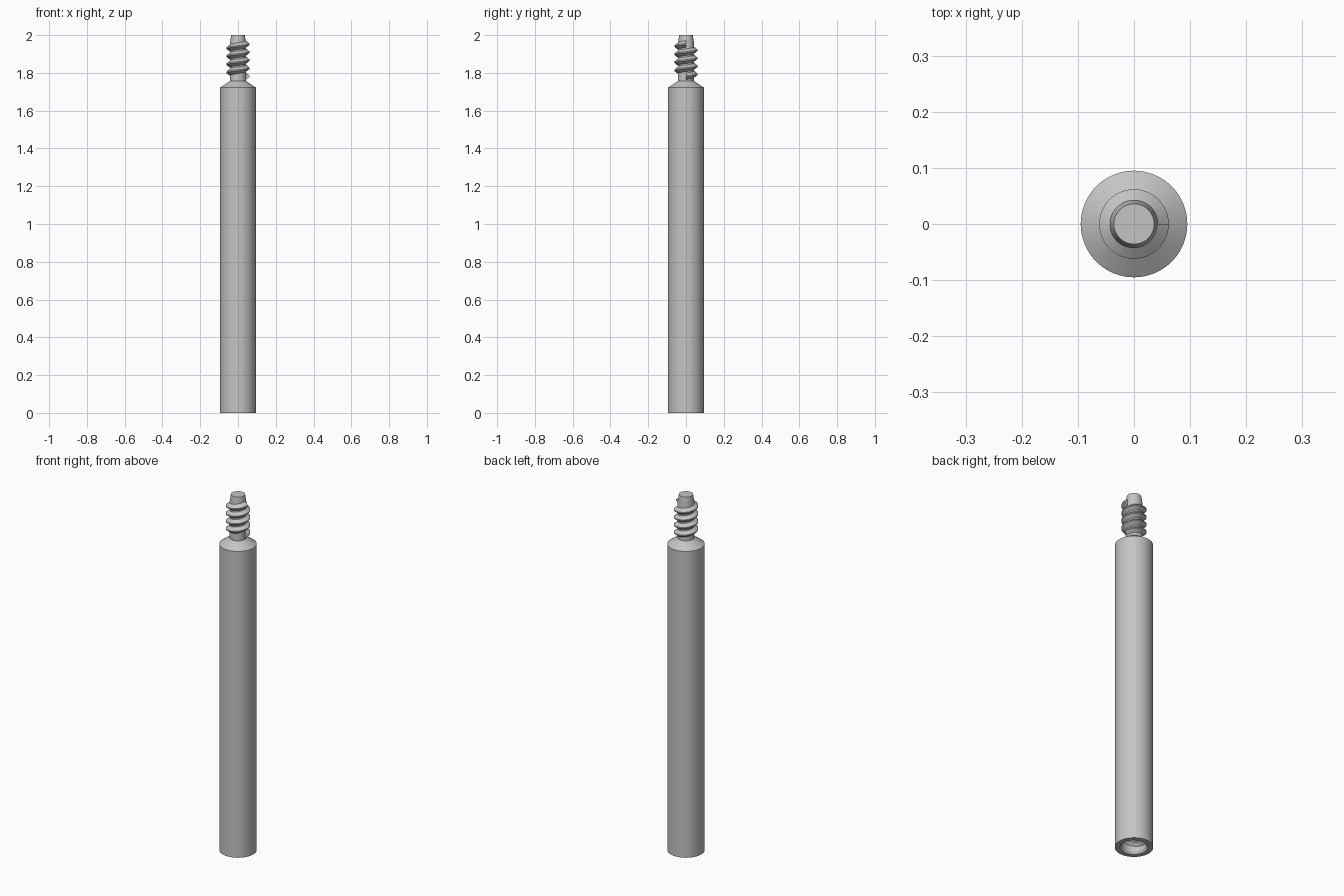
import bpy, bmesh, math
from math import cos, sin, pi

if "Cube" in bpy.data.objects:
    bpy.data.objects.remove(bpy.data.objects["Cube"])

steel = bpy.data.materials.new("steel_grey")
steel.diffuse_color = (0.55, 0.55, 0.55, 1)
steel.use_nodes = True
steel.node_tree.nodes["Principled BSDF"].inputs["Base Color"].default_value = steel.diffuse_color


def finish(bm, name, angle=25):
    bmesh.ops.recalc_face_normals(bm, faces=bm.faces)
    me = bpy.data.meshes.new(name)
    bm.to_mesh(me)
    bm.free()
    me.materials.append(steel)
    ob = bpy.data.objects.new(name, me)
    bpy.context.collection.objects.link(ob)
    bpy.ops.object.select_all(action='DESELECT')
    ob.select_set(True)
    bpy.context.view_layer.objects.active = ob
    bpy.ops.object.shade_smooth_by_angle(angle=math.radians(angle))
    return ob


def lathe(name, profile, n=96):
    """Revolve (radius, z) points; both open ends are capped."""
    bm = bmesh.new()
    rings = [[bm.verts.new((r * cos(2 * pi * i / n), r * sin(2 * pi * i / n), z))
              for i in range(n)] for r, z in profile]
    for a, b in zip(rings, rings[1:]):
        for i in range(n):
            j = (i + 1) % n
            bm.faces.new((a[i], a[j], b[j], b[i]))
    bm.faces.new(rings[0])
    bm.faces.new(rings[-1])
    return finish(bm, name)


def thread(name, root, crest, z0, z1, turns, half, flat, n=64):
    """Helical ridge with a trapezoid section, starting at +x, right-handed."""
    section = [(root, -half), (crest, -flat), (crest, flat), (root, half)]
    bm = bmesh.new()
    rows = []
    steps = int(turns * n)
    for k in range(steps + 1):
        a = 2 * pi * k / n
        z = z0 + (z1 - z0) * k / steps
        rows.append([bm.verts.new((r * cos(a), r * sin(a), z + dz)) for r, dz in section])
    for p, q in zip(rows, rows[1:]):
        for i in range(4):
            j = (i + 1) % 4
            bm.faces.new((p[i], p[j], q[j], q[i]))
    bm.faces.new(rows[0])
    bm.faces.new(rows[-1])
    return finish(bm, name)


# Rod with blind hole below, shoulder chamfer and threaded stud core above
lathe("rod_body", [
    (0.062, 0.30), (0.062, 0.012), (0.070, 0.0), (0.095, 0.0),
    (0.095, 1.722), (0.043, 1.757), (0.043, 1.955), (0.036, 2.0)])

# Male thread on the stud
thread("stud_thread", 0.041, 0.062, 1.782, 1.952, 4, 0.019, 0.003)

# Female thread inside the hole
thread("hole_thread", 0.064, 0.046, 0.032, 0.27, 5.6, 0.019, 0.003)
